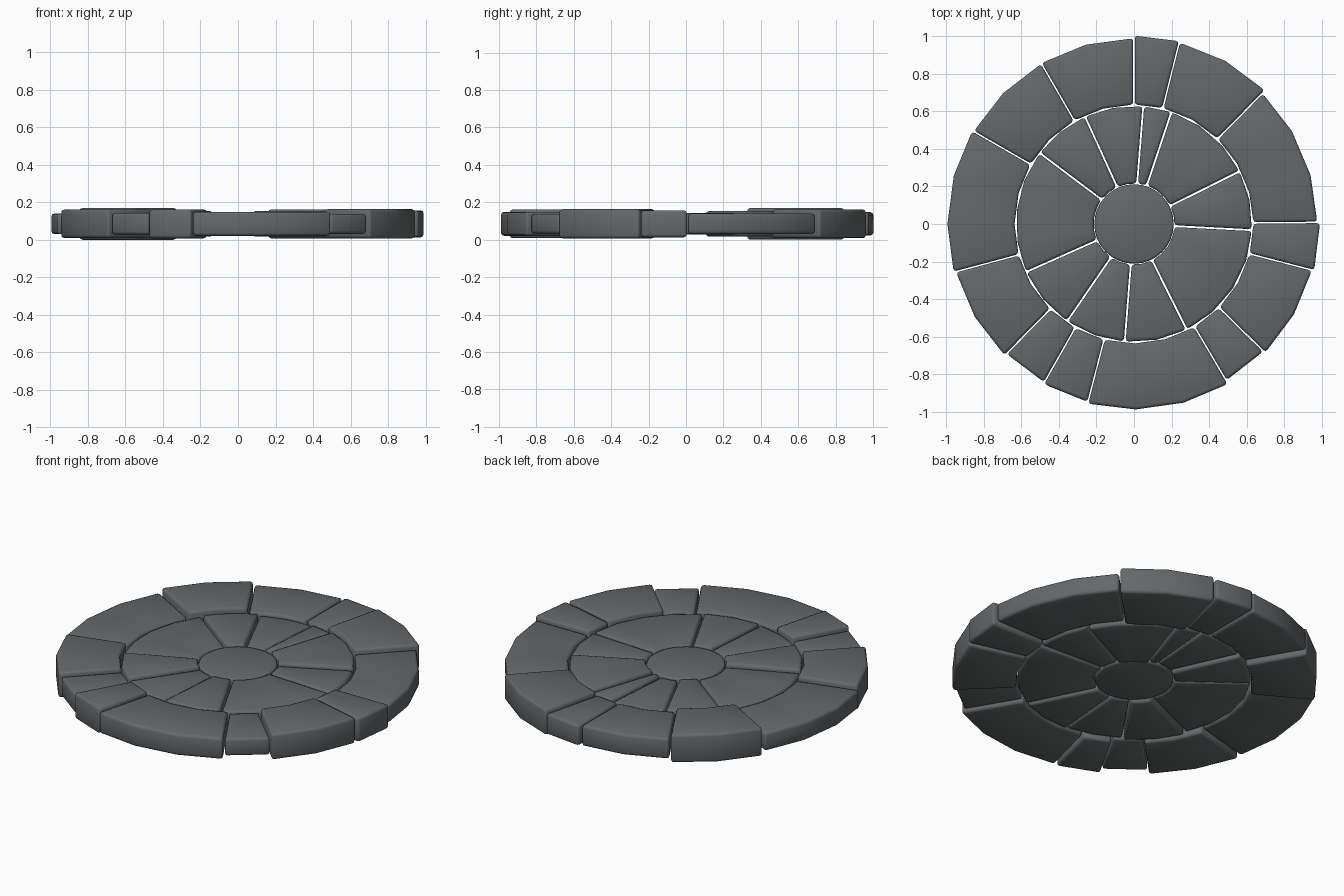
import bpy, bmesh, math

if "Cube" in bpy.data.objects:
    bpy.data.objects.remove(bpy.data.objects["Cube"])

# single stone colour
stone = bpy.data.materials.new("dark_grey_stone")
stone.diffuse_color = (0.13, 0.137, 0.142, 1)
stone.use_nodes = True
stone.node_tree.nodes["Principled BSDF"].inputs["Base Color"].default_value = stone.diffuse_color

MID = 0.085   # common mid height of all slabs


def finish(name, bm, width):
    bmesh.ops.recalc_face_normals(bm, faces=bm.faces)
    me = bpy.data.meshes.new(name)
    bm.to_mesh(me)
    bm.free()
    for p in me.polygons:
        p.use_smooth = True
    me.materials.append(stone)
    ob = bpy.data.objects.new(name, me)
    bpy.context.collection.objects.link(ob)
    b = ob.modifiers.new("worn_edges", 'BEVEL')
    b.width = width
    b.segments = 2
    b.limit_method = 'ANGLE'
    b.angle_limit = math.radians(35)
    return ob


def slab(name, a0, a1, r0, r1, half, gap):
    """Ring segment in 15 degree facets, its ends pulled in by half the joint gap."""
    n = max(1, round((a1 - a0) / 15))
    bm = bmesh.new()
    rows = []
    for i in range(n + 1):
        a = math.radians(a0 + (a1 - a0) * i / n)
        shift = gap / 2 if i == 0 else (-gap / 2 if i == n else 0)
        ring = []
        for r, z in ((r0, MID - half), (r1, MID - half), (r1, MID + half), (r0, MID + half)):
            ring.append(bm.verts.new((r * math.cos(a) - shift * math.sin(a),
                                      r * math.sin(a) + shift * math.cos(a), z)))
        rows.append(ring)
    for p, q in zip(rows, rows[1:]):
        for k in range(4):
            bm.faces.new((p[k], p[(k + 1) % 4], q[(k + 1) % 4], q[k]))
    bm.faces.new(rows[0])
    bm.faces.new(rows[-1])
    finish(name, bm, 0.016)


# outer ring: start angle, outer radius, half thickness
outer = [(0.5, .977, .055), (45.5, .997, .077), (76, 1.004, .062), (90, .99, .062),
         (120, .987, .085), (150, .995, .055), (195, .983, .076), (225.5, .97, .058),
         (240.5, .98, .077), (255.5, .989, .064), (300.5, .968, .053), (315.5, .98, .078),
         (345.5, .992, .072)]
for i, (a, r, h) in enumerate(outer):
    end = outer[i + 1][0] if i + 1 < len(outer) else outer[0][0] + 360
    slab("outer_stone_%02d" % (i + 1), a, end, 0.637, r, h, 0.008)

# inner ring: start angle, half thickness
inner = [(-3, .057), (26.5, .068), (71.5, .058), (85.5, .052), (114.5, .062),
         (143, .054), (204, .068), (235.5, .056), (265.5, .062), (296.5, .058)]
for i, (a, h) in enumerate(inner):
    end = inner[i + 1][0] if i + 1 < len(inner) else inner[0][0] + 360
    slab("inner_stone_%02d" % (i + 1), a, end, 0.216, 0.629, h, 0.010)

# round centre stone
bm = bmesh.new()
bmesh.ops.create_cone(bm, cap_ends=True, segments=32, radius1=0.212, radius2=0.212, depth=0.112)
bmesh.ops.translate(bm, verts=bm.verts, vec=(0, 0, MID))
finish("centre_stone", bm, 0.012)
